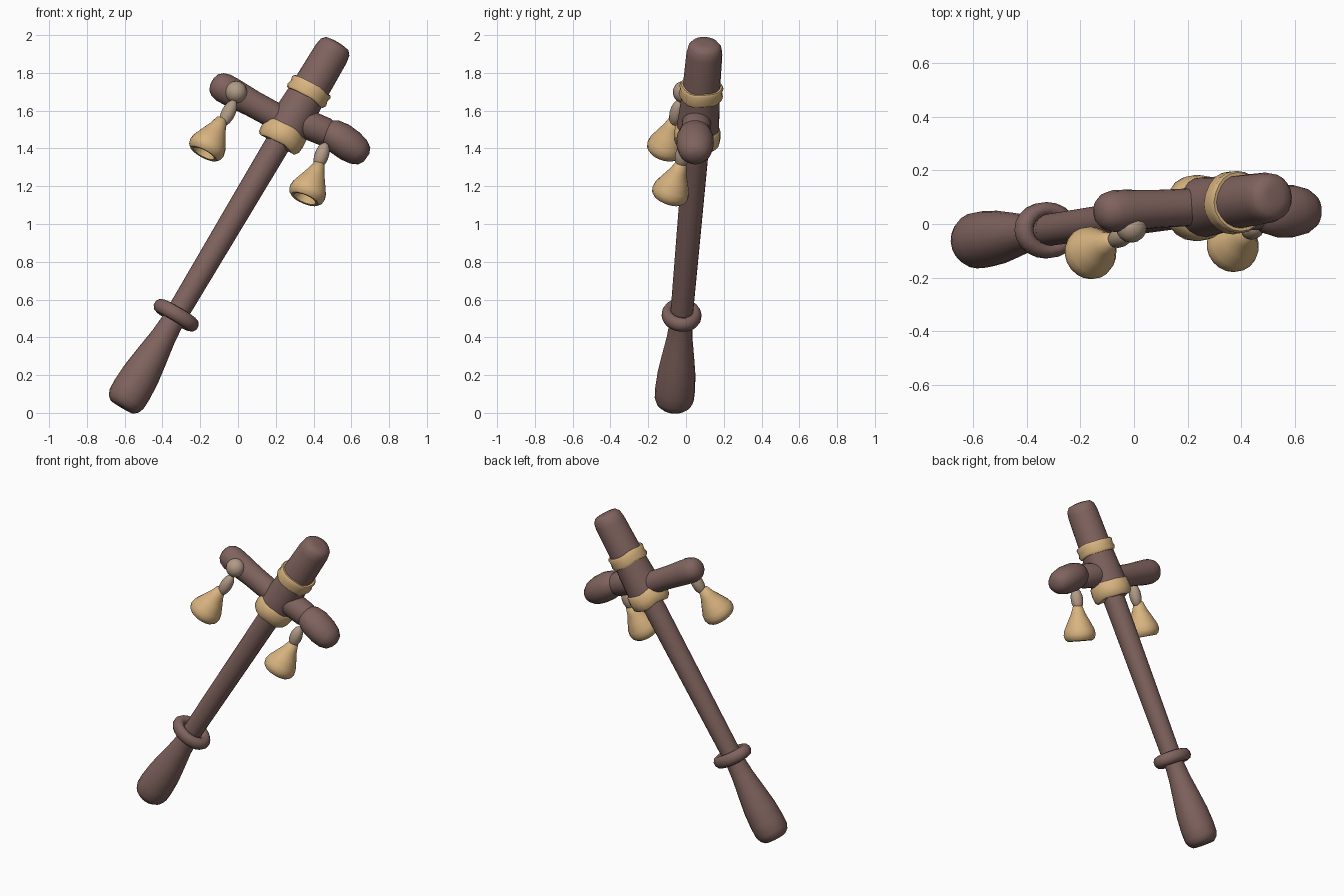
import bpy, bmesh, math
from mathutils import Vector, Matrix

if "Cube" in bpy.data.objects:
    bpy.data.objects.remove(bpy.data.objects["Cube"])


def material(name, rgb):
    m = bpy.data.materials.new(name)
    m.diffuse_color = (*rgb, 1)
    m.use_nodes = True
    m.node_tree.nodes["Principled BSDF"].inputs["Base Color"].default_value = m.diffuse_color
    return m


wood = material("brown wood", (0.215, 0.125, 0.112))
gold = material("tan gold", (0.69, 0.455, 0.215))
bone = material("pale bone", (0.44, 0.325, 0.24))


def lathe(name, mat, p0, p1, profile, depth=1.0, loop=False, wobble=0.0, sides=20):
    """Revolve (distance, radius) points about the line p0-p1; depth scales the y side."""
    p0, p1 = Vector(p0), Vector(p1)
    d = (p1 - p0).normalized()
    v = Vector((0, 1, 0))
    v = (v - d * v.dot(d)).normalized()
    u = v.cross(d)
    bm = bmesh.new()
    rings = []
    for t, r in profile:
        ring = []
        for i in range(sides):
            a = 2 * math.pi * i / sides
            tt = t + wobble * (math.sin(3 * a) + 0.6 * math.sin(5 * a + 1))
            ring.append(bm.verts.new(p0 + d * tt + u * r * math.cos(a) + v * r * depth * math.sin(a)))
        rings.append(ring)
    pairs = list(zip(rings, rings[1:]))
    if loop:
        pairs.append((rings[-1], rings[0]))
    for a, b in pairs:
        for i in range(sides):
            j = (i + 1) % sides
            bm.faces.new((a[i], a[j], b[j], b[i]))
    if not loop:
        bm.faces.new(rings[0])
        bm.faces.new(rings[-1])
    bmesh.ops.recalc_face_normals(bm, faces=bm.faces)
    me = bpy.data.meshes.new(name)
    bm.to_mesh(me)
    bm.free()
    me.materials.append(mat)
    ob = bpy.data.objects.new(name, me)
    bpy.context.collection.objects.link(ob)
    bpy.context.view_layer.objects.active = ob
    ob.select_set(True)
    bpy.ops.object.shade_smooth_by_angle(angle=math.radians(50))
    ob.select_set(False)
    return ob


def ellipsoid(name, mat, p0, p1, r, depth=1.0, n=10):
    """Egg shape reaching from p0 to p1."""
    h = (Vector(p1) - Vector(p0)).length / 2
    prof = [(h - h * math.cos(math.pi * k / n), max(0.002, r * math.sin(math.pi * k / n)))
            for k in range(n + 1)]
    lathe(name, mat, p0, p1, prof, depth, sides=16)


# Leaning main axis
A, B = (-0.61, -0.065, 0.04), (0.525, 0.102, 1.955)

# Handle, shaft and thick head
lathe("handle", wood, A, B,
      [(-0.012, 0.03), (-0.01, 0.07), (0.01, 0.092), (0.04, 0.104), (0.1, 0.106), (0.2, 0.1),
       (0.3, 0.086), (0.42, 0.068), (0.5, 0.061), (0.58, 0.06)])
lathe("shaft", wood, A, B, [(0.5, 0.058), (0.6, 0.06), (1.1, 0.064), (1.66, 0.068)])
lathe("head", wood, A, B,
      [(1.64, 0.06), (1.645, 0.108), (1.72, 0.112), (1.8, 0.107), (1.93, 0.1), (2.17, 0.095),
       (2.21, 0.088), (2.232, 0.07), (2.238, 0.035)])

# Guard ring above the handle
ring = [(0.556 + 0.039 * math.cos(k * math.pi / 5), 0.097 + 0.036 * math.sin(k * math.pi / 5))
        for k in range(10)]
lathe("guard_ring", wood, A, B, ring, depth=0.8, loop=True)

# Wrapped bands
lathe("lower_band", gold, A, B,
      [(1.615, 0.06), (1.612, 0.108), (1.625, 0.12), (1.66, 0.124), (1.705, 0.12),
       (1.715, 0.112), (1.71, 0.095)], wobble=0.006)
lathe("upper_band", gold, A, B,
      [(1.9, 0.09), (1.9, 0.11), (1.915, 0.118), (1.94, 0.112), (1.965, 0.117),
       (1.975, 0.11), (1.975, 0.085)], wobble=0.004)

# Crossing arms
lathe("left_arm", wood, (0.255, 0.065, 1.54), (-0.136, 0.045, 1.754),
      [(0, 0.07), (0.2, 0.071), (0.33, 0.078), (0.38, 0.078), (0.415, 0.068),
       (0.438, 0.048), (0.448, 0.02)])
lathe("right_arm", wood, (0.24, 0.06, 1.58), (0.54, 0.05, 1.455),
      [(0, 0.072), (0.12, 0.078), (0.24, 0.076), (0.3, 0.05)])
lathe("right_arm_knob", wood, (0.455, 0.048, 1.512), (0.68, 0.048, 1.352),
      [(0, 0.02), (0.01, 0.05), (0.04, 0.074), (0.1, 0.088), (0.17, 0.087), (0.225, 0.076),
       (0.262, 0.055), (0.277, 0.025)], depth=1.12)

# Beads
ellipsoid("round_bead", bone, (-0.01, -0.012, 1.64), (-0.01, -0.012, 1.757), 0.058)
ellipsoid("left_long_bead", bone, (-0.018, -0.035, 1.655), (-0.085, -0.065, 1.52), 0.037)
ellipsoid("right_long_bead", bone, (0.465, -0.01, 1.43), (0.42, -0.03, 1.295), 0.038)

# Hollow bells: outer cone, rolled rim, inner cavity
bell = [(-0.012, 0.015), (-0.004, 0.03), (0.04, 0.045), (0.09, 0.07), (0.14, 0.094), (0.17, 0.1),
        (0.195, 0.094), (0.21, 0.078), (0.208, 0.062), (0.18, 0.054), (0.12, 0.04), (0.1, 0.01)]
lathe("left_bell", gold, (-0.087, -0.062, 1.55), (-0.175, -0.115, 1.385), bell)
lathe("right_bell", gold, (0.43, -0.028, 1.315), (0.365, -0.085, 1.16), bell)
